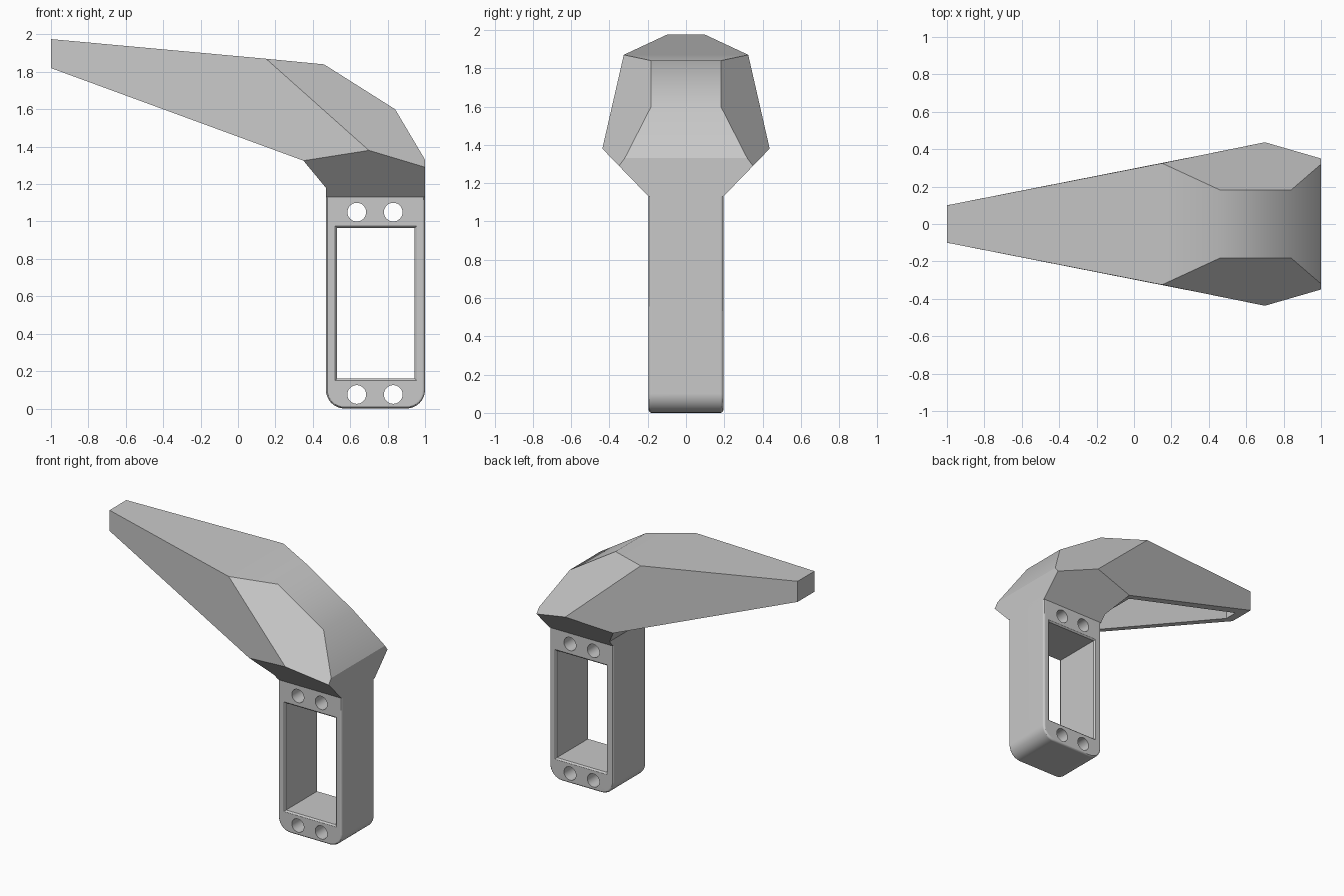
import bpy, bmesh, math
from mathutils import Vector

cube = bpy.data.objects.get("Cube")
if cube:
    bpy.data.objects.remove(cube)

GREY = (0.58, 0.58, 0.58, 1)
grey = bpy.data.materials.new("plain grey")
grey.use_nodes = True
grey.diffuse_color = GREY
grey.node_tree.nodes["Principled BSDF"].inputs["Base Color"].default_value = GREY


def make_object(name, bm):
    bmesh.ops.recalc_face_normals(bm, faces=bm.faces)
    mesh = bpy.data.meshes.new(name)
    bm.to_mesh(mesh)
    bm.free()
    mesh.materials.append(grey)
    obj = bpy.data.objects.new(name, mesh)
    bpy.context.collection.objects.link(obj)
    return obj


def activate(obj):
    bpy.ops.object.select_all(action='DESELECT')
    obj.select_set(True)
    bpy.context.view_layer.objects.active = obj


def cut(obj, cutter):
    mod = obj.modifiers.new("cut", 'BOOLEAN')
    mod.operation, mod.solver, mod.object = 'DIFFERENCE', 'EXACT', cutter
    activate(obj)
    bpy.ops.object.modifier_apply(modifier=mod.name)
    bpy.data.objects.remove(cutter)


def loft(bm, sections):
    """Skin a closed solid through rings of points."""
    rings = [[bm.verts.new(p) for p in ring] for ring in sections]
    n = len(rings[0])
    for a, b in zip(rings, rings[1:]):
        for i in range(n):
            j = (i + 1) % n
            bm.faces.new((a[i], a[j], b[j], b[i]))
    bm.faces.new(rings[0][::-1])
    bm.faces.new(rings[-1])


def rectangle(y, x0, x1, z0, z1, grow=0):
    return [(x0 - grow, y, z0 - grow), (x1 + grow, y, z0 - grow),
            (x1 + grow, y, z1 + grow), (x0 - grow, y, z1 + grow)]


def circle(y, x, z, r, n=32):
    angles = [math.tau * i / n for i in range(n)]
    return [(x + r * math.cos(a), y, z + r * math.sin(a)) for a in angles]


# Faceted head: corner points on one side, mirrored to the other
corners = {
    "tip_top": (-1, .1, 1.975), "crown": (.15, .325, 1.87),
    "brow": (.46, .182, 1.84), "nose": (.84, .182, 1.6),
    "chin": (1, .32, 1.33), "jaw": (1, .35, 1.29),
    "cheek": (.7, .437, 1.38), "back": (.35, .366, 1.325),
    "nape": (.47, .238, 1.18), "neck_back": (.47, .195, 1.13),
    "neck_front": (1, .195, 1.13), "tip_low": (-1, .1, 1.82),
}
bm = bmesh.new()
left = {n: bm.verts.new(p) for n, p in corners.items()}
right = {n: bm.verts.new((p[0], -p[1], p[2])) for n, p in corners.items()}
side_faces = ["tip_top crown cheek back tip_low",
              "crown brow nose chin jaw cheek",
              "cheek jaw neck_front neck_back nape back"]
for names in side_faces:
    for side in (left, right):
        bm.faces.new([side[n] for n in names.split()])
outline = ("tip_top crown brow nose chin jaw neck_front "
           "neck_back nape back tip_low").split()
for m, n in zip(outline, outline[1:] + outline[:1]):
    bm.faces.new([left[m], left[n], right[n], right[m]])
head = make_object("head", bm)

# Hollow under the head
bm = bmesh.new()
for x, y, z in [(-.9, .05, 1.9), (.15, .265, 1.8), (.3, .22, 1.78),
                (.3, .305, 1.28), (-.9, .05, 1.74)]:
    for s in (1, -1):
        bm.verts.new((x, s * y, z))
bmesh.ops.convex_hull(bm, input=bm.verts)
cut(head, make_object("hollow", bm))

# Handle block: rounded lower corners, then softened front and back rims
HALF = .195
bm = bmesh.new()
loft(bm, [rectangle(y, .47, 1, 0, 1.16) for y in (-HALF, HALF)])
bmesh.ops.recalc_face_normals(bm, faces=bm.faces)
low = [e for e in bm.edges if all(v.co.z < .01 for v in e.verts)
       and abs(e.verts[0].co.y - e.verts[1].co.y) > .1]
bmesh.ops.bevel(bm, geom=low, offset=.1, segments=8, profile=.5, affect='EDGES')
rims = [e for e in bm.edges if abs(e.verts[0].co.y - e.verts[1].co.y) < .001
        and min(v.co.z for v in e.verts) < 1.1]
bmesh.ops.bevel(bm, geom=rims, offset=.015, segments=3, profile=.5, affect='EDGES')
handle = make_object("handle", bm)

# Window with flared rims, and screw holes above and below it
bm = bmesh.new()
flare = [(-.3, .011), (-HALF, .011), (-HALF + .004, .005), (-HALF + .011, 0)]
flare += [(-y, grow) for y, grow in reversed(flare)]
loft(bm, [rectangle(y, .53, .945, .16, .965, grow) for y, grow in flare])
for x in (.635, .83):
    for z in (.075, 1.05):
        loft(bm, [circle(y, x, z, .05) for y in (-.3, .3)])
cut(handle, make_object("openings", bm))

for obj in (head, handle):
    activate(obj)
    bpy.ops.object.shade_smooth_by_angle(angle=math.radians(30))

# Keep the broad flats of the handle evenly shaded
weighted = handle.modifiers.new("flat shading", 'WEIGHTED_NORMAL')
weighted.keep_sharp = True
